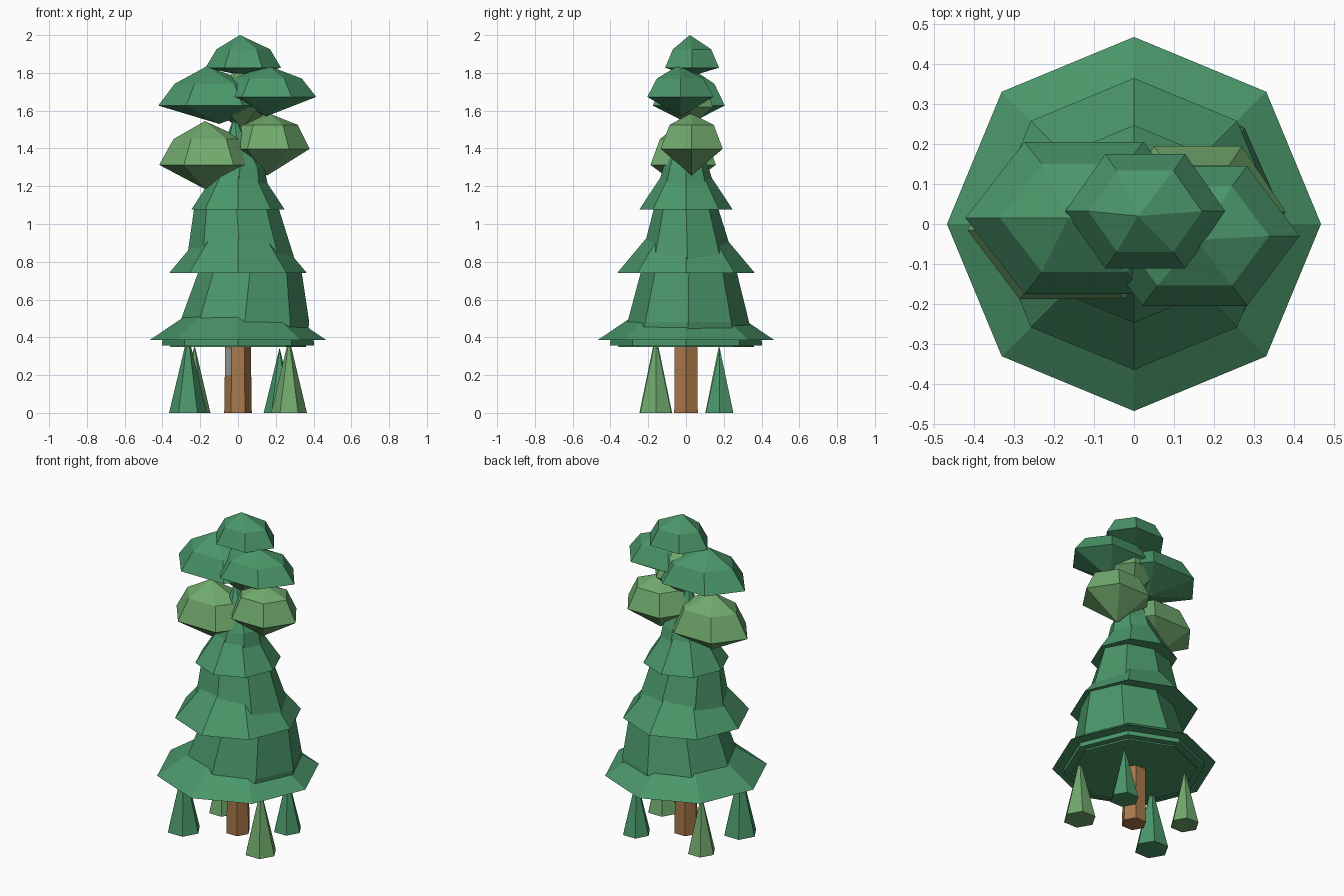
import bpy
import bmesh
from math import cos, sin, pi

if "Cube" in bpy.data.objects:
    bpy.data.objects.remove(bpy.data.objects["Cube"], do_unlink=True)


def make_material(name, colour):
    mat = bpy.data.materials.new(name)
    mat.use_nodes = True
    mat.diffuse_color = (*colour, 1)
    mat.node_tree.nodes["Principled BSDF"].inputs["Base Color"].default_value = (*colour, 1)
    return mat


DARK = make_material("dark green", (0.069, 0.305, 0.142))
LIGHT = make_material("light green", (0.164, 0.4, 0.153))
BARK = make_material("bark brown", (0.4, 0.19, 0.07))
GREY = make_material("weathered grey", (0.4, 0.4, 0.38))


def loft(name, mat, sides, rings):
    """Join rings of (x, y, z, radius x, radius y); a zero radius makes a tip."""
    bm = bmesh.new()
    loops = []
    for x, y, z, rx, ry in rings:
        count = sides if rx else 1
        loops.append([bm.verts.new((x + rx * cos(2 * pi * i / sides),
                                    y + ry * sin(2 * pi * i / sides), z))
                      for i in range(count)])
    for low, high in zip(loops, loops[1:]):
        for i in range(sides):
            j = (i + 1) % sides
            corners = [low[i % len(low)], low[j % len(low)],
                       high[j % len(high)], high[i % len(high)]]
            bm.faces.new(list(dict.fromkeys(corners)))
    for end in (loops[0], loops[-1]):
        if len(end) > 1:
            bm.faces.new(end)
    bmesh.ops.recalc_face_normals(bm, faces=bm.faces)
    mesh = bpy.data.meshes.new(name)
    bm.to_mesh(mesh)
    bm.free()
    mesh.materials.append(mat)
    obj = bpy.data.objects.new(name, mesh)
    bpy.context.collection.objects.link(obj)
    return obj


# Trunk, with a weathered patch on its front right facet
trunk = loft("trunk", BARK, 6, [(0, 0, 0, 0.073, 0.072), (0, 0, 0.2, 0.07, 0.07),
                                (0, 0, 0.34, 0.069, 0.069), (0, 0, 0.6, 0.06, 0.06)])
trunk.data.materials.append(GREY)
for face in trunk.data.polygons:
    if face.normal.x < -0.5 and face.normal.y < -0.2 and 0.2 < face.center.z < 0.34:
        face.material_index = 1

# Leaning bodies of the conifer, lowest first
loft("hem", DARK, 8, [(0, 0, 0.357, 0.402, 0.402), (0, 0, 0.4, 0.4, 0.4)])
loft("lower_body", DARK, 8, [(0, 0, 0.348, 0.36, 0.36), (0.035, 0.012, 0.48, 0.342, 0.322),
                             (0.065, 0.015, 0.76, 0.27, 0.25)])
loft("middle_body", DARK, 8, [(0.02, 0.01, 0.75, 0.3, 0.265), (-0.01, 0, 1.1, 0.22, 0.165)])
loft("upper_body", DARK, 8, [(0, 0, 1.09, 0.18, 0.18), (0.01, 0, 1.3, 0.13, 0.12),
                             (-0.02, 0, 1.57, 0, 0)])

# Flared branch skirts, running up inside the bodies
for name, z, r, top, inner in [("lower_skirt", 0.385, 0.468, 0.6, 0.15),
                               ("middle_skirt", 0.74, 0.365, 0.99, 0.155),
                               ("upper_skirt", 1.077, 0.247, 1.3, 0.1)]:
    loft(name, DARK, 8, [(0, 0, z, r, r), (0, 0, top, inner, inner)])


# Faceted foliage clumps: pointed below, domed above
def clump(name, mat, centre, radii, heights, root_x, tip):
    x, y = centre
    rx, ry = radii
    bottom, rim, shoulder, top = heights
    loft(name, mat, 6, [(root_x, y, bottom, 0, 0), (x, y, rim, rx, ry),
                        (x, y, shoulder, rx * 0.71, ry * 0.71), (*tip, top, 0, 0)])


clump("crown_clump", DARK, (0.028, 0.032), (0.2, 0.165),
      (1.785, 1.827, 1.925, 2.0), 0.03, (0.01, 0.02))
clump("upper_right_clump", DARK, (-0.125, 0.015), (0.297, 0.22),
      (1.53, 1.627, 1.742, 1.835), -0.1, (-0.165, 0.015))
clump("upper_left_clump", DARK, (0.152, -0.03), (0.262, 0.202),
      (1.57, 1.673, 1.77, 1.84), 0.15, (0.155, -0.04))
clump("lower_right_clump", LIGHT, (-0.155, -0.015), (0.262, 0.2),
      (1.185, 1.313, 1.45, 1.545), -0.175, (-0.175, -0.015))
clump("lower_left_clump", LIGHT, (0.16, 0.03), (0.22, 0.19),
      (1.257, 1.398, 1.525, 1.585), 0.155, (0.165, 0.025))
clump("inner_clump", LIGHT, (0.02, 0.02), (0.18, 0.14),
      (1.5, 1.62, 1.74, 1.82), 0.02, (0.0, 0.02))

# Four saplings around the foot
for name, mat, x, y, r, top in [("front_right_sapling", DARK, -0.265, -0.16, 0.1, 0.42),
                                ("front_left_sapling", LIGHT, 0.27, -0.16, 0.095, 0.4),
                                ("back_left_sapling", DARK, 0.22, 0.178, 0.084, 0.345),
                                ("back_right_sapling", LIGHT, -0.23, 0.175, 0.084, 0.36)]:
    loft(name, mat, 6, [(x, y, 0, r, r), (x, y, top, 0, 0)])
